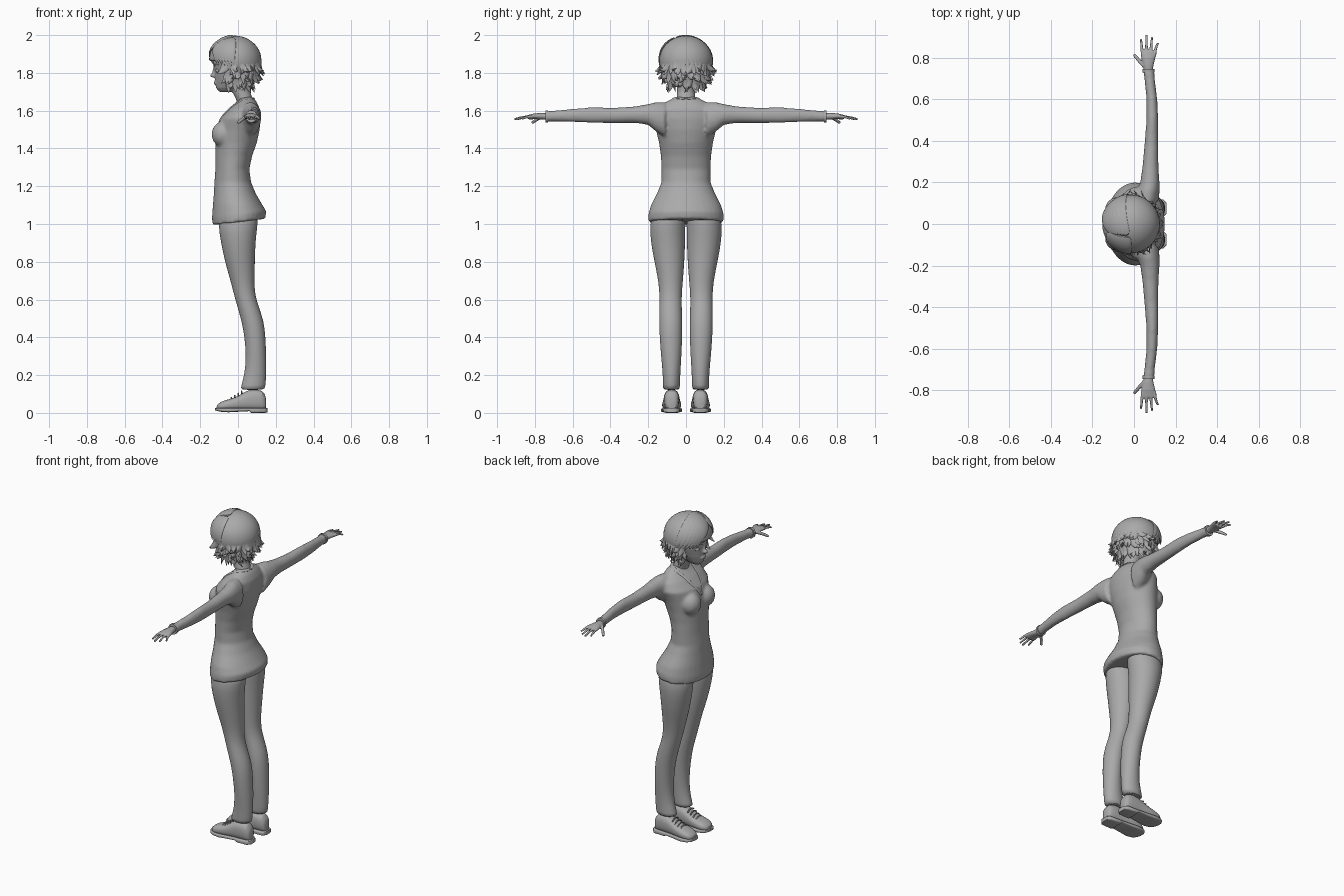
import bpy, bmesh, math, random
from mathutils import Vector, Matrix
from mathutils.bvhtree import BVHTree

random.seed(4)
if "Cube" in bpy.data.objects:
    bpy.data.objects.remove(bpy.data.objects["Cube"], do_unlink=True)

GREY = (0.4, 0.4, 0.4, 1)
clay = bpy.data.materials.new("plain grey")
clay.use_nodes = True
clay.diffuse_color = GREY
clay.node_tree.nodes["Principled BSDF"].inputs["Base Color"].default_value = GREY


def skin(bm, rings):
    """Bridge rings of points into a closed tube."""
    loops = [[bm.verts.new(p) for p in ring] for ring in rings]
    for a, b in zip(loops, loops[1:]):
        for i in range(len(a)):
            j = (i + 1) % len(a)
            bm.faces.new((a[i], a[j], b[j], b[i]))
    bm.faces.new(loops[0])
    bm.faces.new(loops[-1])


def loft(bm, axis, sections, sides=24, square=1.0):
    """Sections are (position, low u, high u, low v, high v) in hundredths."""
    rings = []
    for t, u0, u1, v0, v1 in sections:
        ring = []
        for i in range(sides):
            a = math.tau * (i + 0.5) / sides
            c, s = math.cos(a), math.sin(a)
            c = math.copysign(abs(c) ** square, c)
            s = math.copysign(abs(s) ** square, s)
            u = (u0 + u1 + (u1 - u0) * c) / 2
            v = (v0 + v1 + (v1 - v0) * s) / 2
            point = {"x": (t, u, v), "y": (u, t, v), "z": (u, v, t)}[axis]
            ring.append(Vector(point) * 0.01)
        rings.append(ring)
    skin(bm, rings)


def upright(bm, sections):
    """Symmetric vertical loft from (height, front, back, half width)."""
    loft(bm, "z", [(z, f, b, -w, w) for z, f, b, w in sections], 32)


def bezier(a, b, c, steps=7):
    a, b, c = Vector(a), Vector(b), Vector(c)
    ts = [i / steps for i in range(steps + 1)]
    return [a * (1 - t) ** 2 + b * 2 * t * (1 - t) + c * t * t for t in ts]


def finger_shape(t):
    return 1 - 0.3 * t


def lock_shape(t):
    return max(0.05, math.sin(math.pi * (0.2 + 0.8 * t)))


def tube(bm, path, radius, shape=finger_shape, flat=1.0, centre=(0, 0, 0), sides=8):
    """Tapered tube along a path, flattened towards a centre."""
    rings = []
    for k, p in enumerate(path):
        along = (path[min(k + 1, len(path) - 1)] - path[max(k - 1, 0)]).normalized()
        across = along.cross(p - Vector(centre)).normalized()
        out = across.cross(along)
        r = radius * shape(k / (len(path) - 1))
        angles = [math.tau * i / sides for i in range(sides)]
        rings.append([p + across * r * math.cos(a) + out * r * flat * math.sin(a) for a in angles])
    skin(bm, rings)


def blob(bm, place, size):
    bmesh.ops.create_icosphere(bm, subdivisions=3, radius=1,
                               matrix=Matrix.LocRotScale(Vector(place), None, Vector(size)))


def finish(name, bm, voxel=0, relax=0, subdivide=0, mirror=False, thick=0):
    bmesh.ops.recalc_face_normals(bm, faces=bm.faces)
    mesh = bpy.data.meshes.new(name)
    bm.to_mesh(mesh)
    bm.free()
    mesh.materials.append(clay)
    obj = bpy.data.objects.new(name, mesh)
    bpy.context.collection.objects.link(obj)
    bpy.ops.object.select_all(action="DESELECT")
    bpy.context.view_layer.objects.active = obj
    obj.select_set(True)
    bpy.ops.object.shade_smooth_by_angle(angle=math.radians(50))
    if thick:
        obj.modifiers.new("thickness", "SOLIDIFY").thickness = thick
    if voxel:
        remesh = obj.modifiers.new("blend", "REMESH")
        remesh.mode, remesh.voxel_size, remesh.use_smooth_shade = "VOXEL", voxel, True
    if relax:
        obj.modifiers.new("relax", "SMOOTH").iterations = relax
    if subdivide:
        obj.modifiers.new("subdivide", "SUBSURF").levels = subdivide
        obj.modifiers["subdivide"].render_levels = subdivide
    if mirror:
        obj.modifiers.new("mirror", "MIRROR").use_axis = (False, True, False)
    return obj


# Tunic with sleeves, blended into one surface
bm = bmesh.new()
upright(bm, [(101, -13.5, 14.5, 20), (105, -13.8, 15, 20), (110, -13.3, 13, 18.6),
             (116, -12.8, 9.5, 15.5), (122, -12.5, 7, 13), (129, -12, 6, 13),
             (136, -12, 7.5, 13.3), (143, -12, 10, 14.3), (150, -11, 11.5, 16),
             (156, -9.5, 12, 18), (161, -5, 11.5, 16.5), (164.5, -1, 10, 11), (167, 1, 8, 6)])
for v in bm.verts:
    if v.co.z < 1.06:
        v.co.z += 0.12 * v.co.x
for s in (1, -1):
    loft(bm, "y", [(s * y, *rest) for y, *rest in (
        (11, 0, 12, 146, 164.5), (16, 1.5, 12.3, 149, 164.5), (20, 3, 12.3, 152.5, 163.5),
        (27, 4, 11.8, 153.5, 162.3), (38, 5, 11.7, 153.5, 161.5), (50, 6, 11.7, 153.5, 161.8),
        (60, 6, 11.2, 154, 161), (70, 5, 10, 154.3, 160), (74, 4.3, 9.8, 154, 160))])
    blob(bm, (-0.08, s * 0.068, 1.475), (0.06, 0.062, 0.068))
tunic = finish("tunic", bm, voxel=0.008, relax=8)

# Collar edging laid on the tunic
surface = BVHTree.FromObject(tunic, bpy.context.evaluated_depsgraph_get())
bm = bmesh.new()
for s in (1, -1):
    path = bezier((0.09, 0, 1.67), (0.06, s * 0.1, 1.68), (-0.02, s * 0.06, 1.63), 5)
    path += bezier((-0.04, s * 0.055, 1.61), (-0.09, s * 0.04, 1.57), (-0.12, 0, 1.51), 5)
    tube(bm, [surface.find_nearest(p)[0] for p in path], 0.012, flat=0.5, centre=(0.04, 0, 1.5))
finish("collar", bm, subdivide=1)

# Hands
bm = bmesh.new()
loft(bm, "y", [(72, 5, 9, 155, 158.5), (76, 4.5, 9.3, 155.3, 158.8),
               (80, 3.5, 10.3, 155.5, 158.6), (83.5, 3.2, 10.8, 155.3, 157.8)])
for base, tip, reach in ((0.04, 0.033, 0.89), (0.06, 0.06, 0.91), (0.08, 0.087, 0.9), (0.1, 0.115, 0.87)):
    tube(bm, bezier((base, 0.81, 1.57), (base, 0.84, 1.572), (tip, reach, 1.555)), 0.0085)
tube(bm, bezier((0.05, 0.76, 1.57), (0.02, 0.79, 1.555), (0.0, 0.815, 1.535)), 0.011)
finish("hands", bm, voxel=0.004, relax=3, mirror=True)

# Sleeve cuffs
bm = bmesh.new()
loft(bm, "y", [(73, 4, 10, 153.7, 160.2), (74.5, 4, 10, 153.7, 160.2)])
finish("cuffs", bm, mirror=True)

# Trouser legs
bm = bmesh.new()
loft(bm, "z", [(108, -9, 11, 0, 17), (100, -10.8, 10.5, 0.3, 19.5), (90, -9, 9.2, 0.4, 18.6),
               (80, -7, 9, 0.8, 16.8), (70, -4, 8.7, 1.6, 14.6), (62, -2, 9, 2.3, 14),
               (55, 0, 11.5, 2.2, 14.2), (48, 2, 13.8, 1.9, 14.2), (40, 3.5, 14.6, 2, 14),
               (30, 4.2, 15, 2.4, 13.2), (21, 3.6, 15, 3, 12.3), (14, 1.6, 14.6, 3.2, 12.2),
               (12, 1, 14.2, 3.2, 12.3)])
finish("trouser_legs", bm, subdivide=1, mirror=True)

# Shoes: uppers, soles with heels, and laces
MID = 7.6
bm = bmesh.new()
loft(bm, "x", [(x, MID - w, MID + w, 1.2, top) for x, w, top in (
    (15, 2.3, 8), (13.5, 3.8, 12), (8, 4.2, 12.8), (4, 4.3, 11.5), (0, 4.7, 8.8),
    (-5, 5.2, 7.2), (-9, 4.8, 6), (-11.5, 2.6, 4.2))], square=0.8)
finish("shoe_uppers", bm, subdivide=1, mirror=True)
bm = bmesh.new()
loft(bm, "x", [(x, MID - w, MID + w, low, 2.6) for x, w, low in (
    (15.6, 2.6, 0.2), (14, 4.2, 0), (7, 4.5, 0), (6, 4.5, 0.9), (0, 5, 0.6),
    (-5, 5.6, 0.3), (-9, 5.1, 0.6), (-11, 3.9, 1), (-12.2, 2, 1.4))], square=0.4)
finish("shoe_soles", bm, mirror=True)
bm = bmesh.new()
for i in range(4):
    x, z = -0.035 + 0.018 * i, 0.068 + 0.011 * i
    tube(bm, bezier((x, 0.045, z), (x, 0.076, z + 0.028), (x, 0.107, z)), 0.004)
finish("laces", bm, mirror=True)

# Head and neck with nose, lips and ears
bm = bmesh.new()
upright(bm, [(160, 0, 9, 6), (166, -1, 7.8, 5), (170, -3, 6.5, 4.7), (176, -4, 6.5, 5)])
upright(bm, [(170, -10, -3, 2.4), (172, -11.6, 0, 4.5), (176, -12.2, 6, 7.2),
             (181, -12.5, 9, 9.5), (186, -13.3, 11, 10.6), (191, -12, 11, 10), (196, -8, 7, 6)])
blob(bm, (-0.129, 0, 1.787), (0.02, 0.014, 0.012))
tube(bm, bezier((-0.12, 0, 1.83), (-0.125, 0, 1.81), (-0.132, 0, 1.79)), 0.011)
for lip in (1.752, 1.744):
    blob(bm, (-0.117, 0, lip), (0.012, 0.023, 0.006))
for s in (1, -1):
    blob(bm, (-0.01, s * 0.1, 1.8), (0.022, 0.012, 0.032))
finish("head", bm, voxel=0.005, relax=3)

# Eyes and brows
bm = bmesh.new()
for s in (1, -1):
    blob(bm, (-0.107, s * 0.042, 1.812), (0.012, 0.017, 0.011))
    tube(bm, bezier((-0.126, s * 0.022, 1.838), (-0.122, s * 0.045, 1.85), (-0.1, s * 0.068, 1.84)), 0.004)
finish("eyes", bm)

# Hair cap, open over the face
CROWN = Vector((-0.015, 0, 1.863))
SIZE = Vector((0.142, 0.144, 0.136))
bm = bmesh.new()
blob(bm, CROWN, SIZE)
open_faces = [f for f in bm.faces if f.calc_center_median().z < 1.755
              or (f.calc_center_median().x < -0.065 and f.calc_center_median().z < 1.865)]
bmesh.ops.delete(bm, geom=open_faces, context="FACES")
finish("hair_cap", bm, subdivide=1, thick=0.012)


def hug(p):
    """Push a point onto the hair cap."""
    d = Vector(((p - CROWN)[i] / SIZE[i] for i in range(3))).normalized()
    return CROWN + d * SIZE


# Swept fringe falling to both sides of the parting
bm = bmesh.new()
for i in range(7):
    t = i / 6
    root = (-0.11 + 0.08 * t, -0.05, 1.97)
    wide = bezier(root, (-0.19 + 0.12 * t, 0.05 + 0.03 * t, 1.94), (-0.12 + 0.1 * t, 0.08 + 0.06 * t, 1.84 - 0.02 * t))
    short = bezier(root, (-0.15 + 0.1 * t, -0.1 - 0.04 * t, 1.95), (-0.11 + 0.09 * t, -0.1 - 0.04 * t, 1.85 - 0.02 * t))
    for path in (wide, short):
        tube(bm, [hug(p) for p in path], 0.032, lock_shape, 0.28, CROWN)
finish("fringe", bm, subdivide=1)

# Layers of flicked locks around the sides and back
bm = bmesh.new()
LAYERS = ((1.87, 0.136, 1.81, 0.128, 1.8, 0.16), (1.83, 0.13, 1.77, 0.112, 1.755, 0.143),
          (1.79, 0.112, 1.735, 0.08, 1.71, 0.108))
for row, (z0, r0, z1, r1, z2, r2) in enumerate(LAYERS):
    count = 34 - 4 * row
    for i in range(count):
        a = math.radians(-112 + 224 * i / (count - 1) + random.uniform(-4, 4))
        swing = a + random.uniform(-0.3, 0.3)
        drop = random.uniform(-0.018, 0.018)

        def around(angle, r, z):
            return CROWN + Vector((r * math.cos(angle), r * math.sin(angle), z - CROWN.z))

        path = bezier(around(a, r0, z0), around(a, r1, z1), around(swing, r2 + drop * 0.5, z2 + drop))
        tube(bm, path, 0.017, lock_shape, 0.35, CROWN)
finish("hair_locks", bm)
